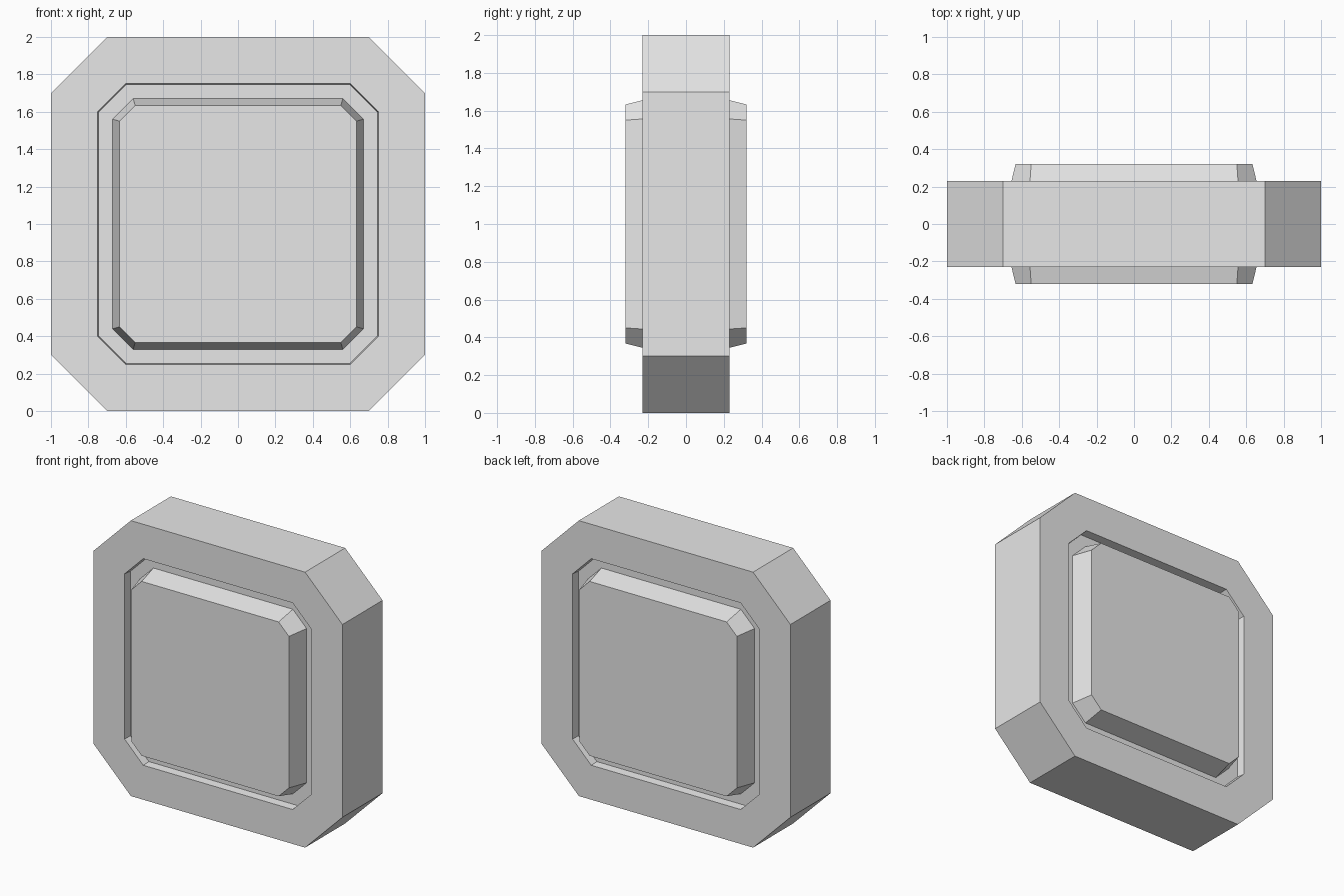
import bpy
import bmesh

cube = bpy.data.objects.get("Cube")
if cube:
    bpy.data.objects.remove(cube, do_unlink=True)

# Single plain grey
grey = bpy.data.materials.new("plain grey")
grey.use_nodes = True
colour = (0.8, 0.8, 0.8, 1)
grey.diffuse_color = colour
grey.node_tree.nodes["Principled BSDF"].inputs["Base Color"].default_value = colour


def octagon(bm, half, cut, y):
    """Square ring with cut corners, upright at depth y."""
    a, b = half, half - cut
    pts = [(b, -a), (a, -b), (a, b), (b, a), (-b, a), (-a, b), (-a, -b), (-b, -a)]
    return [bm.verts.new((x, y, z + 1)) for x, z in pts]


def loft(name, rings, cap_first, cap_last):
    """Skin a stack of (half, cut, y) octagons."""
    bm = bmesh.new()
    loops = [octagon(bm, *r) for r in rings]
    for lo, hi in zip(loops, loops[1:]):
        for i in range(8):
            j = (i + 1) % 8
            bm.faces.new((lo[i], lo[j], hi[j], hi[i]))
    if cap_first:
        bm.faces.new(loops[0][::-1])
    if cap_last:
        bm.faces.new(loops[-1])
    bmesh.ops.recalc_face_normals(bm, faces=bm.faces)
    mesh = bpy.data.meshes.new(name)
    bm.to_mesh(mesh)
    bm.free()
    mesh.materials.append(grey)
    ob = bpy.data.objects.new(name, mesh)
    bpy.context.collection.objects.link(ob)
    return ob


DEPTH, FLOOR, PROUD = 0.23, 0.17, 0.32

# Thick frame with a shallow recess on both faces
loft("frame", [(0.745, 0.148, -FLOOR), (0.75, 0.15, -DEPTH), (1, 0.3, -DEPTH),
               (1, 0.3, DEPTH), (0.75, 0.15, DEPTH), (0.745, 0.148, FLOOR)], True, True)

# Raised tapered panel in each recess
for name, side in (("front_panel", -1), ("back_panel", 1)):
    loft(name, [(0.67, 0.11, side * FLOOR), (0.633, 0.083, side * PROUD)], False, True)

# Open-bottomed panels need their faces turned outward explicitly
for name in ("front_panel", "back_panel"):
    mesh = bpy.data.objects[name].data
    cap = mesh.polygons[-1]
    if cap.normal.y * cap.center.y < 0:
        mesh.flip_normals()
